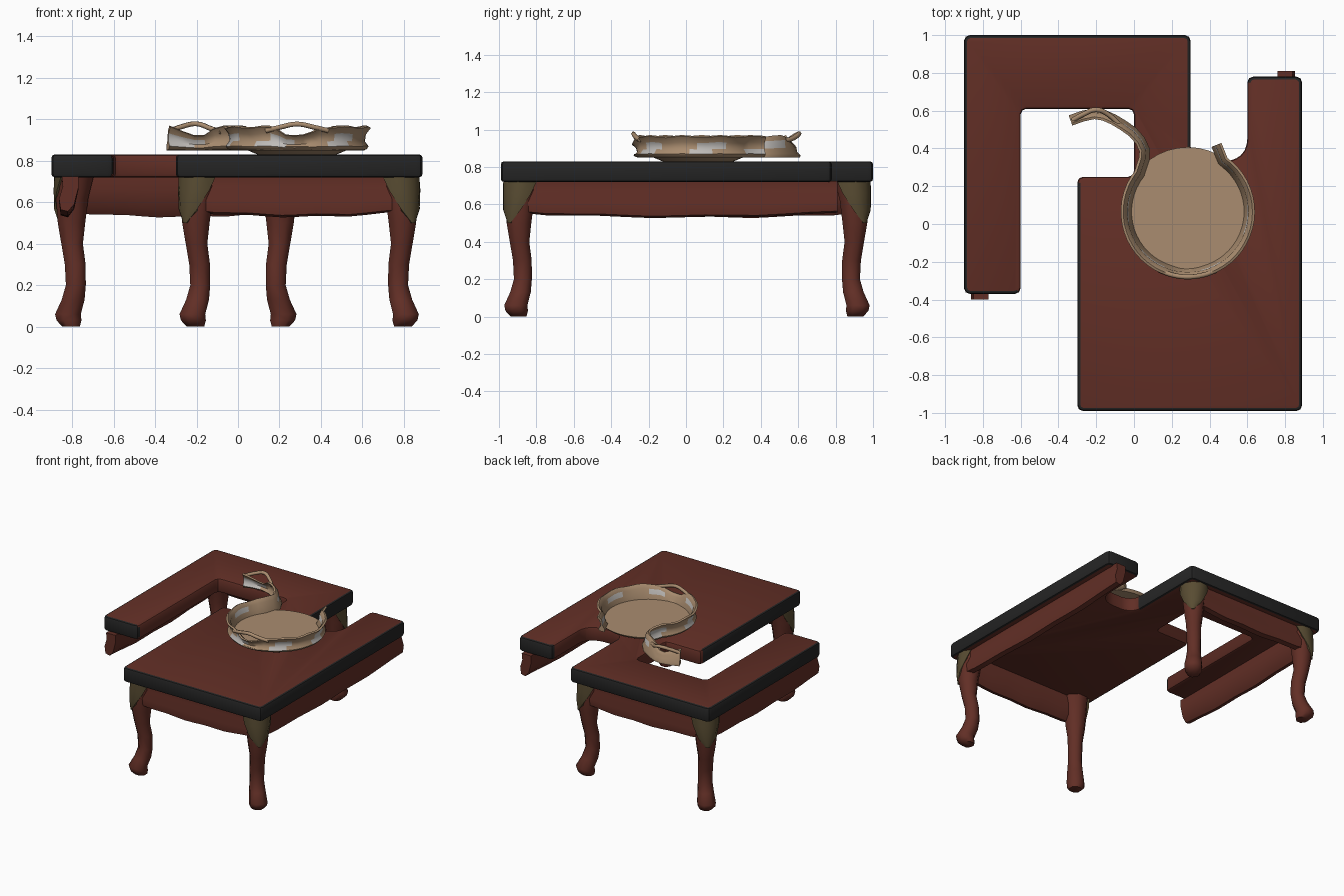
import bpy, bmesh
from math import sin, cos, pi, radians, hypot, exp
from mathutils import Vector

cube = bpy.data.objects.get("Cube")
if cube:
    bpy.data.objects.remove(cube)


def material(name, r, g, b):
    m = bpy.data.materials.new(name)
    m.use_nodes = True
    m.diffuse_color = (r, g, b, 1)
    m.node_tree.nodes["Principled BSDF"].inputs["Base Color"].default_value = (r, g, b, 1)
    return m


WOOD = material("reddish brown wood", 0.122, 0.028, 0.019)
BLACK = material("black edging", 0.018, 0.018, 0.018)
BRASS = material("aged brass", 0.098, 0.072, 0.032)
TAN = material("tan metal", 0.40, 0.265, 0.16)
SILVER = material("pale silver", 0.52, 0.50, 0.48)


def finish(name, bm, mats, angle=35):
    bmesh.ops.recalc_face_normals(bm, faces=bm.faces)
    mesh = bpy.data.meshes.new(name)
    bm.to_mesh(mesh)
    bm.free()
    for m in mats:
        mesh.materials.append(m)
    ob = bpy.data.objects.new(name, mesh)
    bpy.context.collection.objects.link(ob)
    bpy.ops.object.select_all(action='DESELECT')
    ob.select_set(True)
    bpy.context.view_layer.objects.active = ob
    bpy.ops.object.shade_smooth_by_angle(angle=radians(angle))
    return ob


def loft(name, rings, mats, rule=None, angle=35):
    """Skin closed rings; rule(ring index, side index) picks a material slot."""
    bm = bmesh.new()
    vs = [[bm.verts.new(p) for p in ring] for ring in rings]
    n = len(rings[0])
    for i in range(len(vs) - 1):
        for j in range(n):
            k = (j + 1) % n
            f = bm.faces.new((vs[i][j], vs[i][k], vs[i + 1][k], vs[i + 1][j]))
            f.material_index = rule(i, j) if rule else 0
    bm.faces.new(vs[0])
    bm.faces.new(vs[-1])
    return finish(name, bm, mats, angle)


# Table top: one broken outline, rounded, black outside and wood on the broken edges
outline = [(-.3, -.99), (.89, -.99), (.89, .78), (.6, .78), (.6, .42), (.57, .36),
           (.5, .33), (.36, .33), (.3, .38), (.3, 1), (-.9, 1), (-.9, -.37),
           (-.6, -.37), (-.6, .61), (0, .61), (0, .25), (-.3, .25)]
bm = bmesh.new()
base = bm.faces.new([bm.verts.new((x, y, .72)) for x, y in outline])
ext = bmesh.ops.extrude_face_region(bm, geom=[base])
bmesh.ops.translate(bm, vec=(0, 0, .11), verts=[v for v in ext["geom"] if isinstance(v, bmesh.types.BMVert)])
bmesh.ops.recalc_face_normals(bm, faces=bm.faces)
upright = [e for e in bm.edges if abs(e.verts[0].co.z - e.verts[1].co.z) > .05]
bmesh.ops.bevel(bm, geom=upright, offset=.03, segments=2, profile=.5, affect='EDGES', clamp_overlap=True)
flat = [e for e in bm.edges if abs(e.verts[0].co.z - e.verts[1].co.z) < .01]
bmesh.ops.bevel(bm, geom=flat, offset=.016, segments=2, profile=.5, affect='EDGES', clamp_overlap=True)
bm.normal_update()
for f in bm.faces:
    c = f.calc_center_median()
    broken = abs(c.x) < .62 and -.35 < c.y < .63
    f.material_index = 0 if broken or abs(f.normal.z) > .95 else 1
finish("table_top", bm, [WOOD, BLACK], 30)

# Cabriole legs: height, inset of the centre from the corner, half width
LEG = [(.73, .115, .09), (.62, .1, .078), (.5, .097, .066), (.4, .1, .052),
       (.3, .115, .05), (.2, .118, .048), (.13, .105, .055), (.06, .08, .062),
       (.03, .085, .06), (0, .095, .042)]


def leg(name, cx, cy, sx, sy):
    def ring(row, angles, scale):
        z, inset, h = row
        return [(cx + sx * (h * scale * cos(a) - inset),
                 cy + sy * (h * scale * sin(a) - inset), z) for a in angles]
    octagon = [pi / 8 + k * pi / 4 for k in range(8)]
    loft(name + "_leg", [ring(r, octagon, 1.082) for r in LEG], [WOOD], angle=50)
    # Brass mount wrapped round the outer side of the knee, narrowing downwards
    rings = []
    for row, w in zip([LEG[0], (.66, .107, .084), (.57, .098, .074), LEG[2]], (95, 80, 50, 8)):
        arc = [pi / 4 + radians(w) * (k / 3 - 1) for k in range(7)]
        rings.append(ring(row, arc, 1.16) + ring(row, [0], 0))
    loft(name + "_brass_mount", rings, [BRASS], angle=50)


leg("front_left", .89, -.99, 1, -1)
leg("front_right", -.3, -.99, -1, -1)
leg("back_left", .3, 1, 1, 1)
leg("back_right", -.9, 1, -1, 1)

# Aprons: a moulded section (inset, height) with a lower edge that dips mid-span
SECTION = [(.05, .725), (.13, .725), (.13, .66), (.11, .57), (.08, .53),
           (.045, .54), (.037, .6), (.055, .67)]


def apron(name, start, end, out):
    a, b, out = Vector(start), Vector(end), Vector(out)
    rings = []
    for i in range(13):
        t = i / 12
        p = a.lerp(b, t)
        drop = .87 + .13 * sin(pi * t) ** .7 + .02 * sin(pi * t * 6)
        rings.append([(*(p - out * o), .725 - (.725 - z) * min(drop, 1.02)) for o, z in SECTION])
    loft(name, rings, [WOOD], angle=40)


apron("front_apron", (-.2, -.99), (.79, -.99), (0, -1))
apron("left_apron", (.89, -.89), (.89, .81), (1, 0))
apron("back_apron", (-.8, 1), (.2, 1), (0, 1))
apron("right_apron", (-.9, .9), (-.9, -.4), (-1, 0))

# Tray floor and foot
CX, CY = .285, .065
for name, r1, r2, low, high in (("tray_foot", .19, .25, .83, .855), ("tray_floor", .325, .342, .85, .868)):
    rings = [[(CX + r * cos(k * pi / 20), CY + r * sin(k * pi / 20), z) for k in range(40)]
             for r, z in ((r1, low), (r2, high))]
    loft(name, rings, [TAN])

# Torn tray rim: most of a circle, then a strip peeled away behind it
path = []
for i in range(41):
    a = radians(62 - i * 7)
    path.append(Vector((CX + .33 * cos(a), CY + .33 * sin(a))))
path[0] = Vector((.44, .42))
path += [Vector(p) for p in ((.05, .345), (.053, .39), (.03, .44), (-.01, .485), (-.06, .52),
                             (-.11, .55), (-.16, .572), (-.21, .58), (-.27, .568), (-.335, .545))]
RIM = [(-.03, .85), (.005, .855), (.015, .87), (-.003, .895), (.002, .93),
       (.025, .96), (.012, .966), (-.01, .94), (-.014, .9), (-.032, .87)]
GRIPS = [(CX, CY - .33), (-.2, .58)]
rings = []
for i, p in enumerate(path):
    d = (path[min(i + 1, len(path) - 1)] - path[max(i - 1, 0)]).normalized()
    out = Vector((-d.y, d.x))
    near = sum(exp(-(hypot(p.x - gx, p.y - gy) / .085) ** 4) for gx, gy in GRIPS)
    k = (1 - .36 * near) * (1 + .04 * sin(i * 1.3))
    rings.append([(*(p + out * o), .85 + (z - .85) * k) for o, z in RIM])
loft("tray_rim", rings, [TAN, SILVER],
     lambda i, j: 1 if j in (2, 3, 7) and sin(i * .75 + j) > .25 else 0, 50)


# Raised grips arching over the lowered parts of the rim
def grip(name, points):
    cu = bpy.data.curves.new(name, 'CURVE')
    cu.dimensions = '3D'
    cu.bevel_depth = .013
    cu.bevel_resolution = 1
    cu.resolution_u = 5
    cu.use_fill_caps = True
    sp = cu.splines.new('BEZIER')
    sp.bezier_points.add(len(points) - 1)
    for bp, co in zip(sp.bezier_points, points):
        bp.co = co
        bp.handle_left_type = bp.handle_right_type = 'AUTO'
    cu.materials.append(TAN)
    bpy.context.collection.objects.link(bpy.data.objects.new(name, cu))


grip("front_grip", [(CX + x, CY - .345 + x * x * 1.5, z) for x, z in
                    ((-.15, .945), (-.08, .962), (0, .977), (.08, .962), (.15, .945))])
grip("torn_grip", [(-.325, .55, .945), (-.27, .58, .965), (-.2, .605, .978),
                   (-.13, .575, .955), (-.08, .53, .94)])
